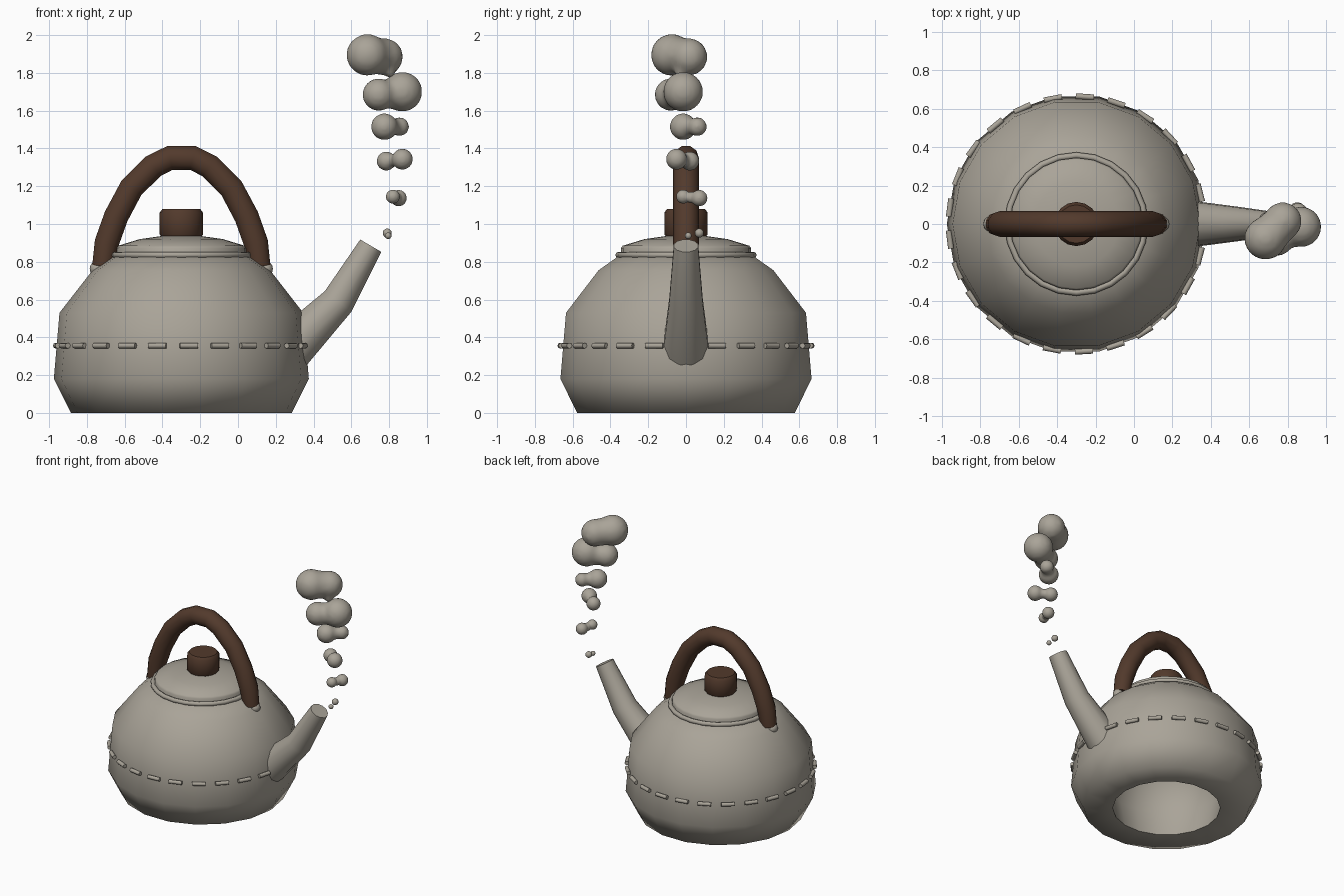
import bpy, bmesh, math
from mathutils import Vector, Matrix

if "Cube" in bpy.data.objects:
    bpy.data.objects.remove(bpy.data.objects["Cube"])

CX = -0.3  # kettle axis


def material(name, rgb):
    m = bpy.data.materials.new(name)
    m.diffuse_color = (*rgb, 1)
    m.use_nodes = True
    m.node_tree.nodes["Principled BSDF"].inputs["Base Color"].default_value = m.diffuse_color
    return m


METAL = material("warm_grey", (0.40, 0.37, 0.315))
WOOD = material("dark_brown", (0.085, 0.042, 0.025))


def finish(bm, name, mat, angle=60):
    bmesh.ops.recalc_face_normals(bm, faces=bm.faces)
    me = bpy.data.meshes.new(name)
    bm.to_mesh(me)
    bm.free()
    ob = bpy.data.objects.new(name, me)
    bpy.context.collection.objects.link(ob)
    me.materials.append(mat)
    bpy.ops.object.select_all(action='DESELECT')
    ob.select_set(True)
    bpy.context.view_layer.objects.active = ob
    bpy.ops.object.shade_smooth_by_angle(angle=math.radians(angle))
    return ob


def bridge(bm, rings, caps=False):
    for a, b in zip(rings, rings[1:]):
        n = len(a)
        for i in range(n):
            bm.faces.new((a[i], a[(i + 1) % n], b[(i + 1) % n], b[i]))
    if caps:
        bm.faces.new(rings[0])
        bm.faces.new(rings[-1])


def lathe(name, profile, sides, mat, angle=60, closed=False):
    bm = bmesh.new()
    rings = []
    for r, z in profile:
        rings.append([bm.verts.new((CX + r * math.cos(2 * math.pi * i / sides),
                                    r * math.sin(2 * math.pi * i / sides), z))
                      for i in range(sides)])
    if closed:
        bridge(bm, rings + [rings[0]])
    else:
        bridge(bm, rings, True)
    return finish(bm, name, mat, angle)


def tube(name, path, radii, sides, mat, angle=60):
    # round tube along a path in the xz plane
    bm = bmesh.new()
    pts = [Vector((x, 0, z)) for x, z in path]
    rings = []
    for k, p in enumerate(pts):
        t = (pts[min(k + 1, len(pts) - 1)] - pts[max(k - 1, 0)]).normalized()
        side = Vector((t.z, 0, -t.x))
        ring = []
        for i in range(sides):
            a = 2 * math.pi * (i + 0.5) / sides
            ring.append(bm.verts.new(p + radii[k] * (side * math.cos(a) + Vector((0, math.sin(a), 0)))))
        rings.append(ring)
    bridge(bm, rings, True)
    return finish(bm, name, mat, angle)


# body, with a hollow opening underneath
lathe("kettle_body", [(0.05, 0.62), (0.22, 0.58), (0.38, 0.45), (0.42, 0.2), (0.38, 0.0),
                      (0.585, 0.0), (0.675, 0.18), (0.645, 0.53), (0.47, 0.755),
                      (0.37, 0.825), (0.2, 0.84)], 18, METAL, 80)

# lid, its rim and the knob
lathe("lid", [(0.345, 0.82), (0.345, 0.872), (0.335, 0.885), (0.22, 0.92), (0.1, 0.937)], 24, METAL, 50)
lathe("lid_rim", [(0.357 + 0.017 * math.cos(a * math.pi / 4), 0.836 + 0.017 * math.sin(a * math.pi / 4))
                  for a in range(8)], 24, METAL, 80, True)
lathe("lid_knob", [(0.103, 0.93), (0.115, 0.945), (0.115, 1.06), (0.1, 1.08)], 16, WOOD, 50)

# arched handle and its end studs
half = [(0.415, 0.775), (0.395, 0.9), (0.345, 1.04), (0.265, 1.19), (0.15, 1.305), (0.06, 1.35)]
arch = [(CX - x, z) for x, z in half] + [(CX + x, z) for x, z in reversed(half)]
tube("handle", arch, [0.06] + [0.068] * (len(arch) - 2) + [0.06], 10, WOOD)
for side, label in ((-1, "left"), (1, "right")):
    bm = bmesh.new()
    bmesh.ops.create_uvsphere(bm, u_segments=12, v_segments=8, radius=0.04)
    bmesh.ops.translate(bm, vec=(CX + side * 0.445, 0, 0.763), verts=bm.verts)
    finish(bm, "handle_stud_" + label, METAL)

# spout
tube("spout", [(0.28, 0.34), (0.53, 0.59), (0.703, 0.885)], [0.125, 0.092, 0.067], 12, METAL)

# ring of dashes round the body
bm = bmesh.new()
for k in range(25):
    a = math.radians(-86.6 + 14.4 * k)
    place = (Matrix.Translation((CX + 0.664 * math.cos(a), 0.664 * math.sin(a), 0.356))
             @ Matrix.Rotation(a, 4, 'Z') @ Matrix.Rotation(math.pi / 2, 4, 'X'))
    bmesh.ops.create_cone(bm, cap_ends=True, segments=8, radius1=0.015, radius2=0.015,
                          depth=0.095, matrix=place)
finish(bm, "dashed_band", METAL, 50)

# steam puffs: (x, y, z, radius) lobes merged into soft blobs
puffs = [
    [(0.79, 0.07, 0.952, 0.024), (0.795, 0.012, 0.938, 0.018)],
    [(0.82, -0.015, 1.145, 0.037), (0.85, 0.07, 1.137, 0.043), (0.835, 0.03, 1.14, 0.03)],
    [(0.785, 0.02, 1.333, 0.05), (0.87, -0.05, 1.343, 0.055), (0.83, -0.015, 1.338, 0.035)],
    [(0.775, -0.015, 1.515, 0.07), (0.855, 0.06, 1.515, 0.05), (0.815, 0.02, 1.515, 0.047)],
    [(0.745, -0.08, 1.685, 0.085), (0.87, -0.015, 1.7, 0.104), (0.81, -0.045, 1.69, 0.08)],
    [(0.685, -0.075, 1.895, 0.11), (0.775, 0.015, 1.885, 0.098), (0.73, -0.03, 1.89, 0.098),
     (0.805, -0.03, 1.8, 0.03)],
]
for n, lobes in enumerate(puffs, 1):
    bm = bmesh.new()
    for x, y, z, r in lobes:
        bmesh.ops.create_icosphere(bm, subdivisions=3, radius=r * 1.02,
                                   matrix=Matrix.Translation((x, y, z)))
    puff = finish(bm, "steam_puff_%d" % n, METAL, 180)
    rm = puff.modifiers.new("merge", 'REMESH')
    rm.mode = 'VOXEL'
    rm.voxel_size = lobes[0][3] * 0.17
    rm.use_smooth_shade = True
    sm = puff.modifiers.new("soften", 'SMOOTH')
    sm.factor = 0.5
    sm.iterations = 5
